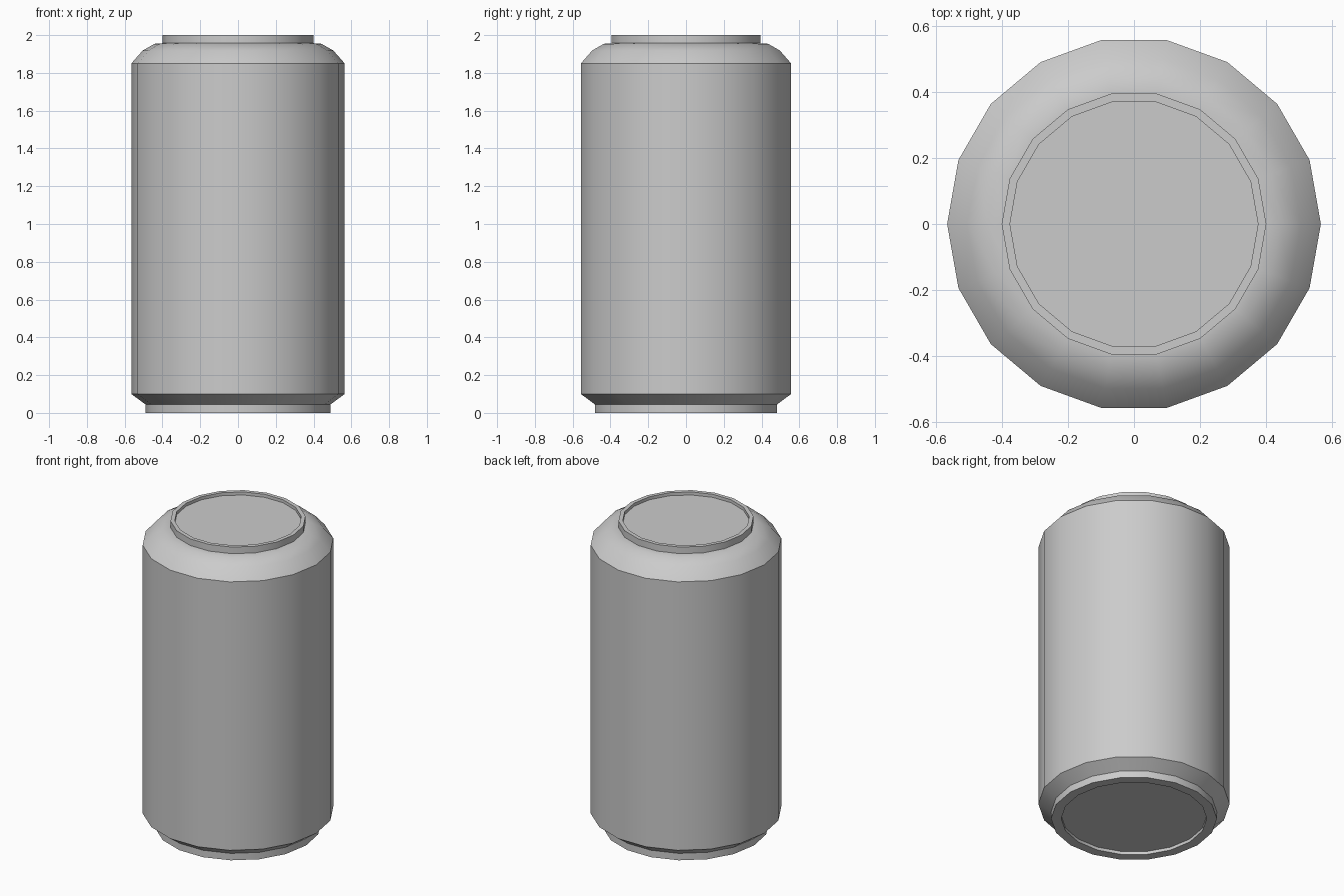
import bpy
import math

cube = bpy.data.objects.get("Cube")
if cube:
    bpy.data.objects.remove(cube, do_unlink=True)

SIDES = 18

# Plain grey metal
metal = bpy.data.materials.new("grey metal")
metal.use_nodes = True
colour = (0.6, 0.6, 0.6, 1.0)
metal.diffuse_color = colour
metal.node_tree.nodes["Principled BSDF"].inputs["Base Color"].default_value = colour


def lathe(name, profile):
    """Turn a (radius, height) profile around z and cap both ends."""
    verts, faces = [], []
    for radius, height in profile:
        for i in range(SIDES):
            angle = math.tau * i / SIDES
            verts.append((radius * math.cos(angle), radius * math.sin(angle), height))
    for ring in range(len(profile) - 1):
        for i in range(SIDES):
            j = (i + 1) % SIDES
            low, high = ring * SIDES, (ring + 1) * SIDES
            faces.append((low + i, low + j, high + j, high + i))
    faces.append(tuple(reversed(range(SIDES))))
    faces.append(tuple(range(len(verts) - SIDES, len(verts))))
    mesh = bpy.data.meshes.new(name)
    mesh.from_pydata(verts, [], faces)
    mesh.materials.append(metal)
    obj = bpy.data.objects.new(name, mesh)
    bpy.context.collection.objects.link(obj)
    bpy.ops.object.select_all(action="DESELECT")
    obj.select_set(True)
    bpy.context.view_layer.objects.active = obj
    bpy.ops.object.shade_smooth_by_angle(angle=math.radians(35))
    return obj


base = [(0.43, 0.02), (0.43, 0.0), (0.49, 0.0), (0.49, 0.045)]  # recessed foot
wall = [(0.565, 0.1), (0.565, 1.85)]
shoulder = [(0.505, 1.918), (0.442, 1.954), (0.4, 1.957)]
lid = [(0.4, 2.0), (0.375, 2.0), (0.375, 1.98)]  # raised rim, sunken lid

lathe("can_body", base + wall + shoulder + lid)
